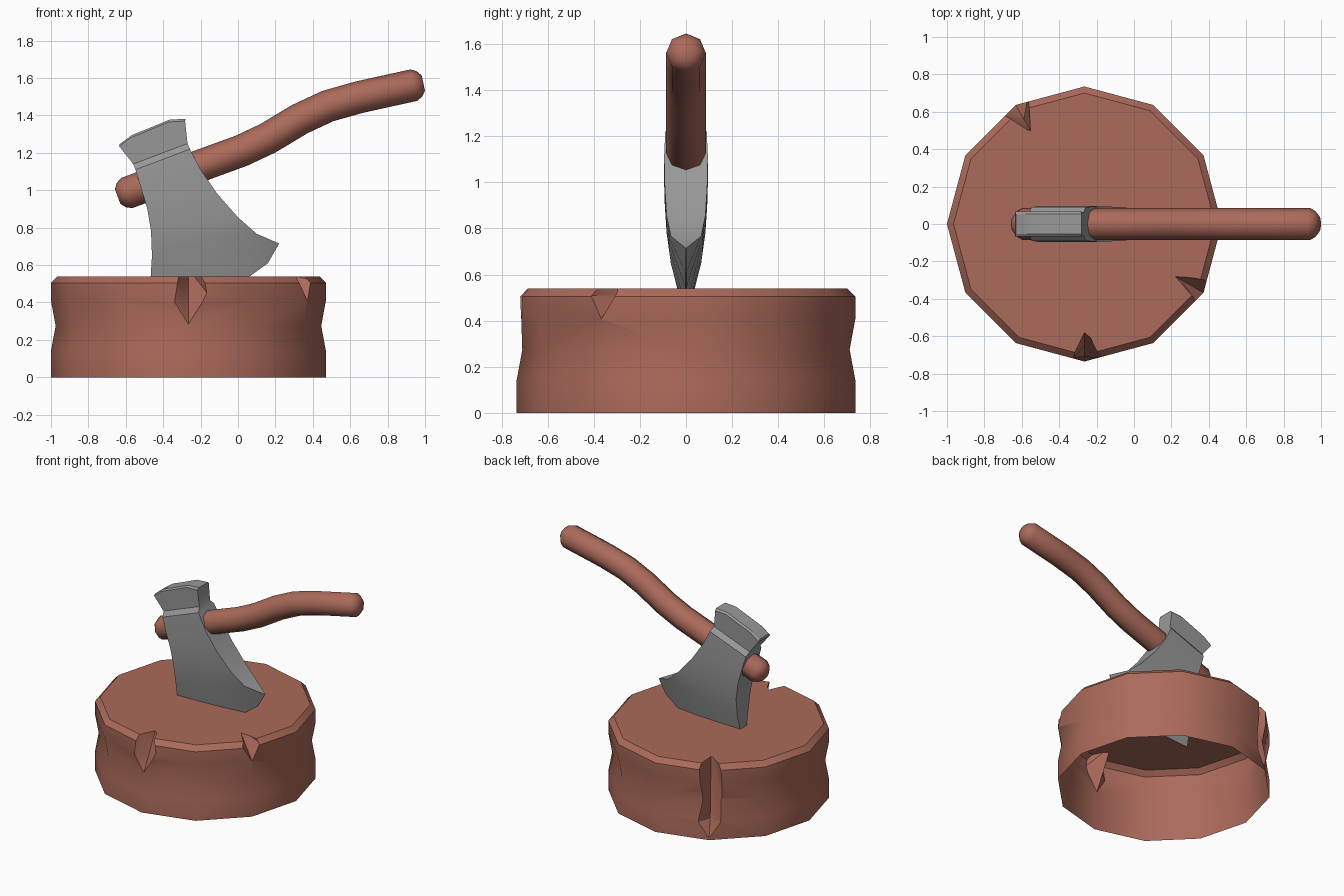
import bpy, bmesh, math
from mathutils import Vector

if "Cube" in bpy.data.objects:
    bpy.data.objects.remove(bpy.data.objects["Cube"])


def material(name, color):
    m = bpy.data.materials.new(name)
    m.diffuse_color = (*color, 1)
    m.use_nodes = True
    m.node_tree.nodes["Principled BSDF"].inputs["Base Color"].default_value = m.diffuse_color
    return m


wood = material("reddish wood", (0.41, 0.145, 0.103))
steel = material("grey steel", (0.32, 0.32, 0.32))


def make(name, verts, faces, mat):
    mesh = bpy.data.meshes.new(name)
    mesh.from_pydata(verts, [], faces)
    bm = bmesh.new()
    bm.from_mesh(mesh)
    bmesh.ops.recalc_face_normals(bm, faces=bm.faces)
    bm.to_mesh(mesh)
    bm.free()
    mesh.materials.append(mat)
    ob = bpy.data.objects.new(name, mesh)
    bpy.context.collection.objects.link(ob)
    return ob


def loft(name, rings, mat):
    """Skin equal-length closed rings and cap both ends."""
    n = len(rings[0])
    verts = [v for r in rings for v in r]
    faces = [(i * n + j, i * n + (j + 1) % n, (i + 1) * n + (j + 1) % n, (i + 1) * n + j)
             for i in range(len(rings) - 1) for j in range(n)]
    faces += [tuple(range(n)), tuple(range(len(verts) - n, len(verts)))]
    return make(name, verts, faces, mat)


def smooth(ob, deg):
    bpy.ops.object.select_all(action='DESELECT')
    ob.select_set(True)
    bpy.context.view_layer.objects.active = ob
    bpy.ops.object.shade_smooth_by_angle(angle=math.radians(deg))


# Stump: twelve-sided, waisted, bevelled rim
CX = -0.265
profile = [(0.735, 0), (0.735, 0.14), (0.71, 0.275), (0.735, 0.41), (0.735, 0.505), (0.70, 0.54)]
stump = loft("stump", [[(CX + r * math.cos(k * math.pi / 6), r * math.sin(k * math.pi / 6), z)
                        for k in range(12)] for r, z in profile], wood)


# Split notches: V-shaped cutters pointing inwards, tapering to a tip
def notch(angle, w, sections, tip):
    a = math.radians(angle)
    out, side = Vector((math.cos(a), math.sin(a), 0)), Vector((-math.sin(a), math.cos(a), 0))

    def at(r, s, z):
        return Vector((CX, 0, z)) + out * r + side * s
    verts = []
    for depth, z in sections:
        ww = w * (0.77 - depth) / (0.715 - depth)
        verts += [at(depth, 0, z), at(0.77, ww, z), at(0.77, -ww, z)]
    verts.append(at(*tip))
    faces = [(0, 1, 2)]
    for j in range(3):
        k = (j + 1) % 3
        faces += [(j, k, 3 + k), (j, 3 + k, 3 + j), (3 + j, 3 + k, 6)]
    return make("notch_cutter", verts, faces, wood)


cutters = [
    notch(-90, 0.075, [(0.56, 0.58), (0.65, 0.40)], (0.722, 0, 0.265)),
    notch(-30, 0.06, [(0.54, 0.56), (0.595, 0.51)], (0.745, 0, 0.40)),
    notch(120, 0.073, [(0.57, 0.58), (0.65, 0.12)], (0.745, 0, 0.004)),
]
for c in cutters:
    c.hide_render = True
    mod = stump.modifiers.new("cut", 'BOOLEAN')
    mod.operation, mod.solver, mod.object = 'DIFFERENCE', 'EXACT', c
bpy.context.view_layer.update()
cut = bpy.data.meshes.new_from_object(stump.evaluated_get(bpy.context.evaluated_depsgraph_get()))
stump.modifiers.clear()
stump.data = cut
for c in cutters:
    bpy.data.objects.remove(c)

# Stump is open underneath
bm = bmesh.new()
bm.from_mesh(cut)
bmesh.ops.delete(bm, geom=[f for f in bm.faces if all(v.co.z < 0.001 for v in f.verts)], context='FACES')
bm.to_mesh(cut)
bm.free()
smooth(stump, 34)

# Handle: octagon swept along a wavy path, with rounded ends
path = [Vector((x, 0, z)) for x, z in [
    (-0.595, 0.985), (-0.15, 1.15), (0.02, 1.212), (0.16, 1.278), (0.33, 1.38),
    (0.48, 1.45), (0.65, 1.498), (0.94, 1.562)]]
R = 0.086
d0, d1 = (path[0] - path[1]).normalized(), (path[-1] - path[-2]).normalized()
ends = [(0.052, 0.042), (0.03, 0.07)]
stations = [(path[0] + d0 * o, r, -d0) for o, r in ends]
for i, p in enumerate(path):
    t = path[min(i + 1, len(path) - 1)] - path[max(i - 1, 0)]
    stations.append((p, R, t.normalized()))
stations += [(path[-1] + d1 * o, r, d1) for o, r in reversed(ends)]
rings = []
for p, r, t in stations:
    up = Vector((-t.z, 0, t.x))
    rings.append([p + up * (r * math.cos(k * math.pi / 4)) + Vector((0, r * math.sin(k * math.pi / 4), 0))
                  for k in range(8)])
smooth(loft("handle", rings, wood), 50)

# Axe head: rows from poll to cutting edge, each with a half thickness
N = 6


def row(left, right):
    return [(left[0] + (right[0] - left[0]) * k / (N - 1), left[1] + (right[1] - left[1]) * k / (N - 1))
            for k in range(N)]


poll = [(-0.635, 1.235), (-0.57, 1.283), (-0.50, 1.311), (-0.435, 1.338), (-0.37, 1.365), (-0.283, 1.37)]
edge = [(-0.475, 0.40), (-0.28, 0.415), (-0.10, 0.46), (0.07, 0.545), (0.16, 0.61), (0.22, 0.715)]
rows = [
    ([(x + 0.003, z + 0.012) for x, z in poll], 0.053),
    (poll, 0.066),
    (row((-0.56, 1.14), (-0.27, 1.25)), 0.062),
    (row((-0.548, 1.11), (-0.257, 1.22)), 0.09),
    (row((-0.515, 1.0), (-0.20, 1.11)), 0.095),
    (row((-0.485, 0.90), (-0.11, 0.98)), 0.092),
    (row((-0.465, 0.78), (0.0, 0.855)), 0.084),
    (row((-0.46, 0.65), (0.10, 0.767)), 0.066),
    (edge, 0.002),
]
head = loft("axe_head", [[(x, -t, z) for x, z in pts] + [(x, t, z) for x, z in reversed(pts)]
                         for pts, t in rows], steel)
bm = bmesh.new()
bm.from_mesh(head.data)
# split the curved poll top and edge caps into strips
bmesh.ops.triangulate(bm, faces=[f for f in bm.faces if len(f.verts) > 4])
bm.to_mesh(head.data)
bm.free()
smooth(head, 28)
